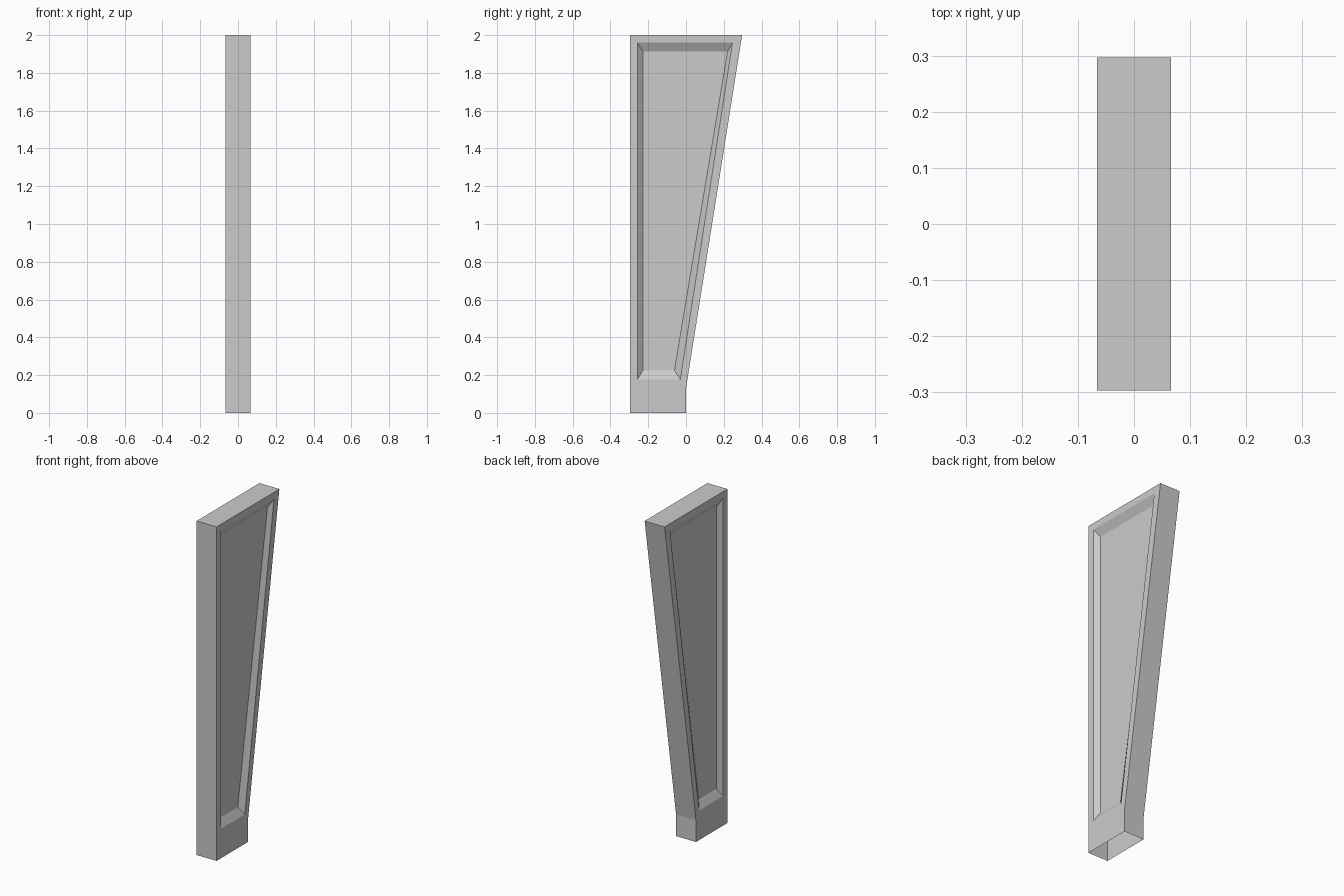
import bpy
import bmesh

if "Cube" in bpy.data.objects:
    bpy.data.objects.remove(bpy.data.objects["Cube"])

HALF = 0.066      # half thickness
DEPTH = 0.025     # panel recess depth

# Side profiles as (y, z): silhouette, recess rim, recess floor
outline = [(-0.297, 0), (0, 0), (0, 0.13), (0.297, 2), (-0.297, 2)]
rim = [(-0.257, 0.177), (-0.03, 0.177), (0.246, 1.96), (-0.257, 1.96)]
floor = [(-0.228, 0.225), (-0.061, 0.225), (0.22, 1.912), (-0.228, 1.912)]

bm = bmesh.new()


def ring(points, x):
    return [bm.verts.new((x, y, z)) for y, z in points]


def recessed_side(s):
    o, r = ring(outline, s * HALF), ring(rim, s * HALF)
    f = ring(floor, s * (HALF - DEPTH))
    faces = [
        # flat frame around the recess
        (o[0], o[1], r[1], r[0]), (o[1], o[2], r[1]),
        (o[2], o[3], r[2], r[1]), (o[3], o[4], r[3], r[2]),
        (o[4], o[0], r[0], r[3]),
        # recess floor
        tuple(f),
    ]
    # sloped recess walls
    for i in range(4):
        j = (i + 1) % 4
        faces.append((r[i], r[j], f[j], f[i]))
    for face in faces:
        bm.faces.new(face if s > 0 else face[::-1])
    return o


right, left = recessed_side(1), recessed_side(-1)

# Edge walls all around, leaving the underside open
for i in range(1, 5):
    j = (i + 1) % 5
    bm.faces.new((right[j], right[i], left[i], left[j]))

mesh = bpy.data.meshes.new("tapered_panel_leg")
bm.to_mesh(mesh)
bm.free()
leg = bpy.data.objects.new("tapered_panel_leg", mesh)
bpy.context.collection.objects.link(leg)
